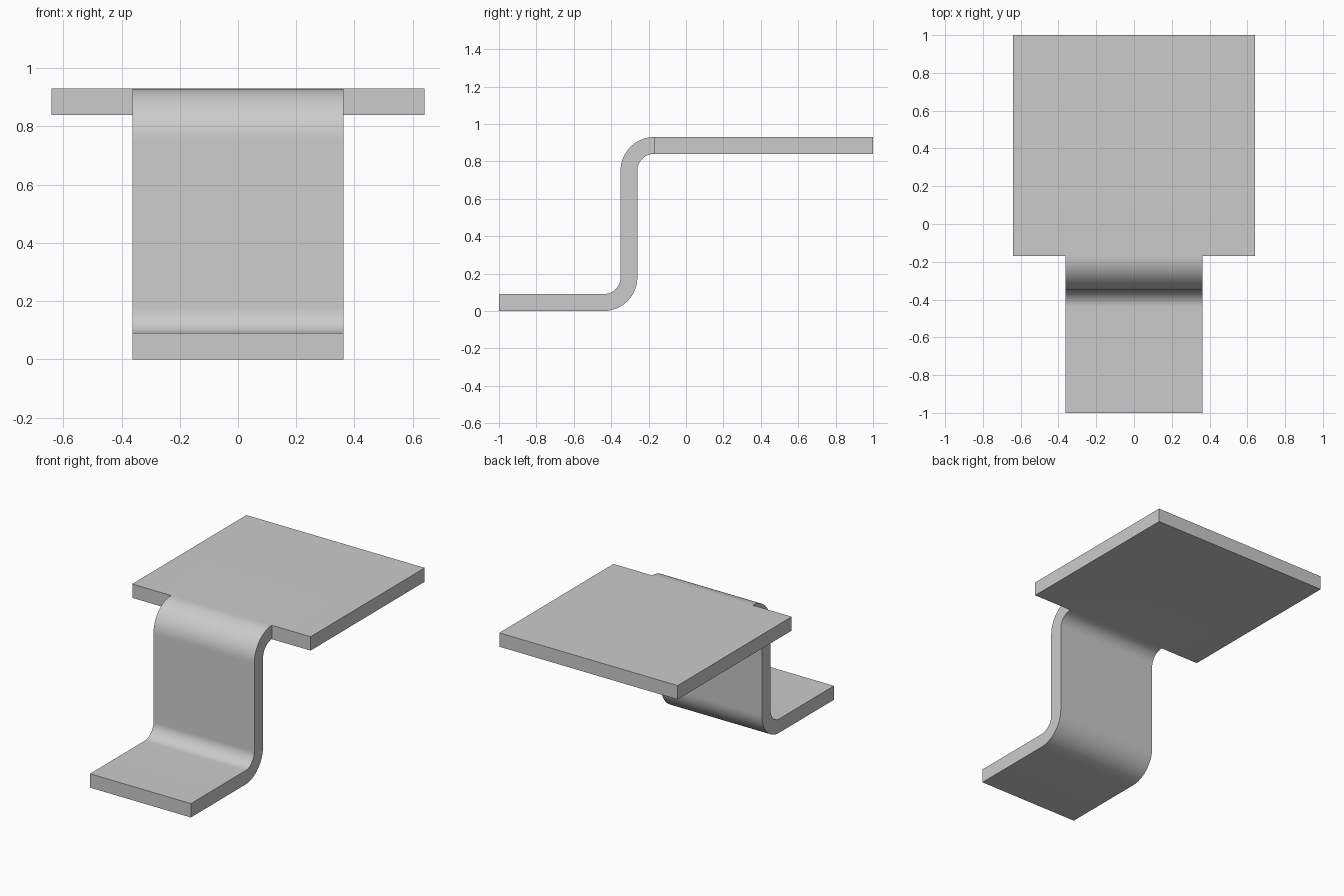
import bpy, bmesh, math
from mathutils import Vector

cube = bpy.data.objects.get("Cube")
if cube:
    bpy.data.objects.remove(cube)

T = 0.09                  # sheet thickness
R_IN, R_OUT = T, 2 * T    # bend radii
STRIP, PLATE = 0.362, 0.64  # half widths
TOP = 0.93
SEAM = -0.17              # where the strip meets the wide plate
LOW_Y = SEAM - 3 * T      # centre of the lower bend
SEGS = 16


def arc(y, z, radius, start, end):
    angles = [math.radians(start + (end - start) * i / SEGS) for i in range(SEGS + 1)]
    return [(y + radius * math.cos(a), z + radius * math.sin(a)) for a in angles]


def extruded(bm, points, direction):
    face = bm.faces.new([bm.verts.new(p) for p in points])
    result = bmesh.ops.extrude_face_region(bm, geom=[face], use_keep_orig=True)
    verts = [g for g in result["geom"] if isinstance(g, bmesh.types.BMVert)]
    bmesh.ops.translate(bm, verts=verts, vec=direction)


bm = bmesh.new()

# Bent strip: foot, lower bend, upright, upper bend
upper, lower = (SEAM, TOP - R_OUT), (LOW_Y, R_OUT)
profile = [(-1, 0)] + arc(*lower, R_OUT, -90, 0) + arc(*upper, R_IN, 180, 90)
profile += arc(*upper, R_OUT, 90, 180) + arc(*lower, R_IN, 0, -90) + [(-1, T)]
extruded(bm, [(-STRIP, y, z) for y, z in profile], Vector((2 * STRIP, 0, 0)))

# Wide top plate, sharing the strip's end corners
outline = [(-PLATE, SEAM), (-STRIP, SEAM), (STRIP, SEAM), (PLATE, SEAM), (PLATE, 1), (-PLATE, 1)]
extruded(bm, [(x, y, TOP - T) for x, y in outline], Vector((0, 0, T)))

# Open the seam and weld both parts into one sheet
inner = [f for f in bm.faces if abs(f.normal.y) > 0.99 or f.normal.length == 0]
bm.normal_update()
inner = [f for f in bm.faces
         if all(abs(v.co.y - SEAM) < 1e-4 and abs(v.co.x) < STRIP + 1e-4 for v in f.verts)]
bmesh.ops.delete(bm, geom=inner, context="FACES")
bmesh.ops.remove_doubles(bm, verts=bm.verts, dist=1e-4)
bmesh.ops.recalc_face_normals(bm, faces=bm.faces)

mesh = bpy.data.meshes.new("bent_bracket")
bm.to_mesh(mesh)
bm.free()
bracket = bpy.data.objects.new("bent_bracket", mesh)
bpy.context.collection.objects.link(bracket)

# Plain grey metal
grey = bpy.data.materials.new("plain grey")
grey.use_nodes = True
colour = (0.6, 0.6, 0.6, 1)
grey.diffuse_color = colour
grey.node_tree.nodes["Principled BSDF"].inputs["Base Color"].default_value = colour
mesh.materials.append(grey)

# Smooth bends, sharp sheet edges
bpy.ops.object.select_all(action="DESELECT")
bracket.select_set(True)
bpy.context.view_layer.objects.active = bracket
bpy.ops.object.shade_smooth_by_angle(angle=math.radians(30))
